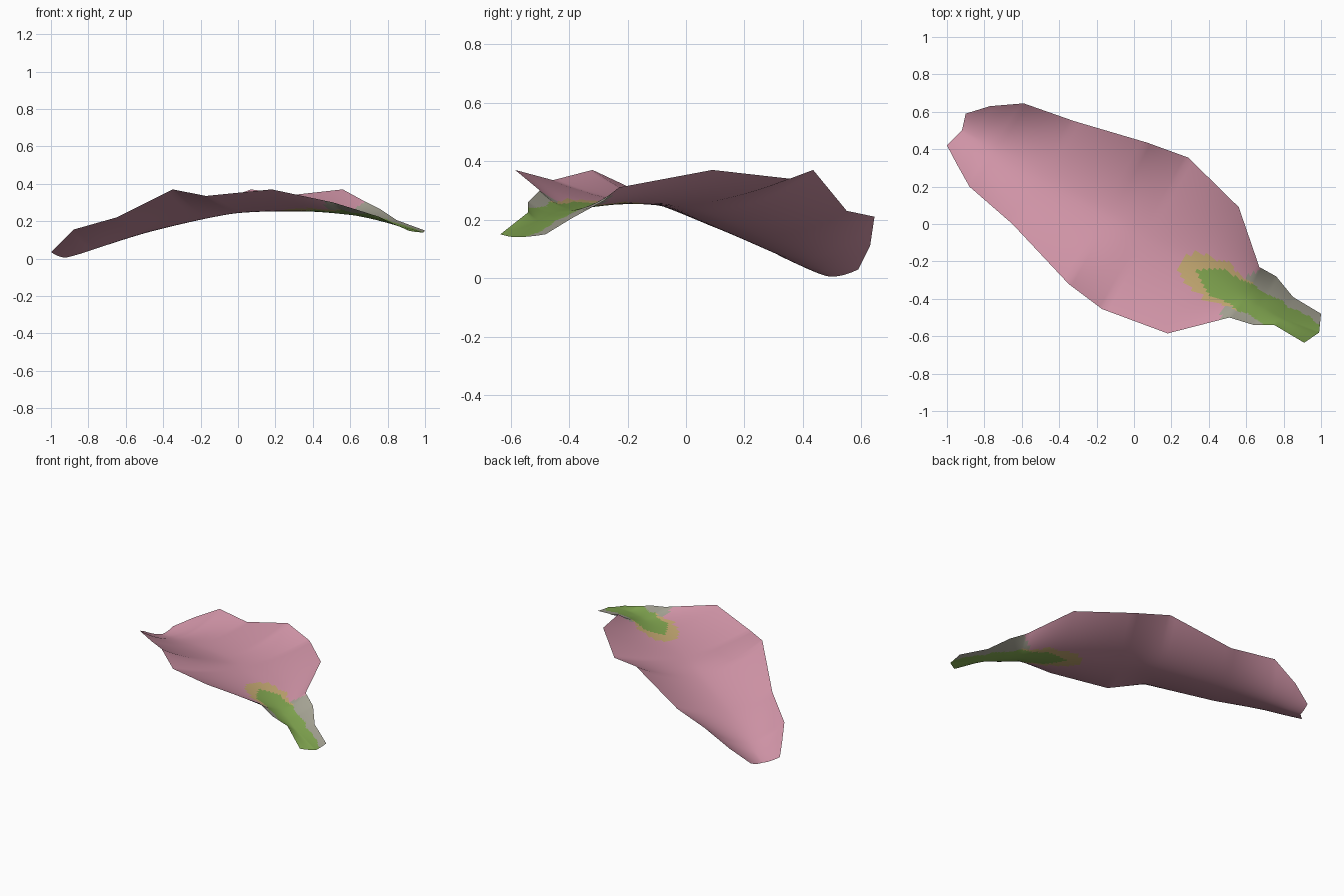
import bpy, bmesh, math
from mathutils import Vector

if "Cube" in bpy.data.objects:
    bpy.data.objects.remove(bpy.data.objects["Cube"])

# Cross-section stations from tip to stalk: right edge, midrib, left edge
STATIONS = [
    ((-1.0, .42, .035), (-.92, .50, .005), (-.90, .59, .03)),
    ((-.95, .325, .085), (-.85, .46, .025), (-.77, .63, .11)),
    ((-.88, .20, .155), (-.75, .40, .06), (-.59, .645, .21)),
    ((-.65, 0, .22), (-.50, .255, .14), (-.32, .55, .23)),
    ((-.35, -.32, .37), (-.14, .055, .222), (.07, .435, .37)),
    ((-.17, -.455, .335), (.06, -.06, .248), (.29, .355, .34)),
    ((.18, -.585, .37), (.37, -.235, .252), (.56, .09, .37)),
    ((.51, -.50, .30), (.59, -.385, .235), (.67, -.23, .31)),
    ((.64, -.54, .26), (.68, -.44, .22), (.76, -.28, .265)),
    ((.75, -.54, .225), (.785, -.50, .195), (.85, -.39, .205)),
    ((.91, -.635, .15), (.99, -.58, .14), (1.0, -.48, .15)),
]
STEPS, HALF = 12, 20


def material(name, rgb):
    m = bpy.data.materials.new(name)
    m.diffuse_color = (*rgb, 1)
    m.use_nodes = True
    m.node_tree.nodes["Principled BSDF"].inputs["Base Color"].default_value = m.diffuse_color
    return m


def smooth(a, b, c, d, t):
    """Catmull-Rom interpolation, used for the midrib."""
    return .5 * (2 * b + (c - a) * t + (2 * a - 5 * b + 4 * c - d) * t * t
                 + (3 * b - a - 3 * c + d) * t ** 3)


def section(i, t):
    """Straight-segment edges and smooth midrib at station i + t."""
    n = len(STATIONS) - 1
    row = lambda k, c: Vector(STATIONS[max(0, min(n, k))][c])
    right, left = (row(i, c).lerp(row(i + 1, c), t) for c in (0, 2))
    mid = smooth(row(i - 1, 1), row(i, 1), row(i + 1, 1), row(i + 2, 1), t)
    return right, mid, left


def colour(p):
    """0 pink, 1 green, 2 tan, 3 grey, from distance along and across the midrib."""
    s = .87 * p.x - .49 * p.y
    t = .49 * p.x + .87 * p.y + .05
    wob = .008 * math.sin(38 * s) + .005 * math.sin(71 * s + 1)
    if s > .42:
        if abs(t) < .075 * min(1, math.sqrt((s - .42) / .13)) + wob * .7:
            return 1
    if .315 < s < .72:
        taper = 1 if s < .58 else 1 - .35 * (s - .58) / .14
        if abs(t) < .11 * min(1, math.sqrt((s - .315) / .12)) * taper + wob:
            return 2
    if s > .64 + (.45 * max(0, t - .05) if t > 0 else .1 * max(0, -t - .1)) + wob:
        return 3
    return 0


# Petal sheet: edges curl up from the midrib
bm = bmesh.new()
rows = []
for i in range(len(STATIONS) - 1):
    last = i == len(STATIONS) - 2
    for k in range(STEPS + (1 if last else 0)):
        right, mid, left = section(i, k / STEPS)
        verts = []
        for j in range(-HALF, HALF + 1):
            v = abs(j) / HALF
            edge = left if j > 0 else right
            p = mid.lerp(edge, v)
            p.z = mid.z + (edge.z - mid.z) * v ** 1.8
            verts.append(bm.verts.new(p))
        rows.append(verts)
for a, b in zip(rows, rows[1:]):
    for j in range(2 * HALF):
        f = bm.faces.new((a[j], b[j], b[j + 1], a[j + 1]))
        f.smooth = True
        f.material_index = colour(f.calc_center_median())

me = bpy.data.meshes.new("petal")
bm.to_mesh(me)
bm.free()
for m in (material("petal pink", (.64, .30, .39)),
          material("stalk green", (.22, .38, .08)),
          material("tan border", (.56, .40, .17)),
          material("pale grey", (.37, .36, .29))):
    me.materials.append(m)
petal = bpy.data.objects.new("petal", me)
bpy.context.collection.objects.link(petal)
